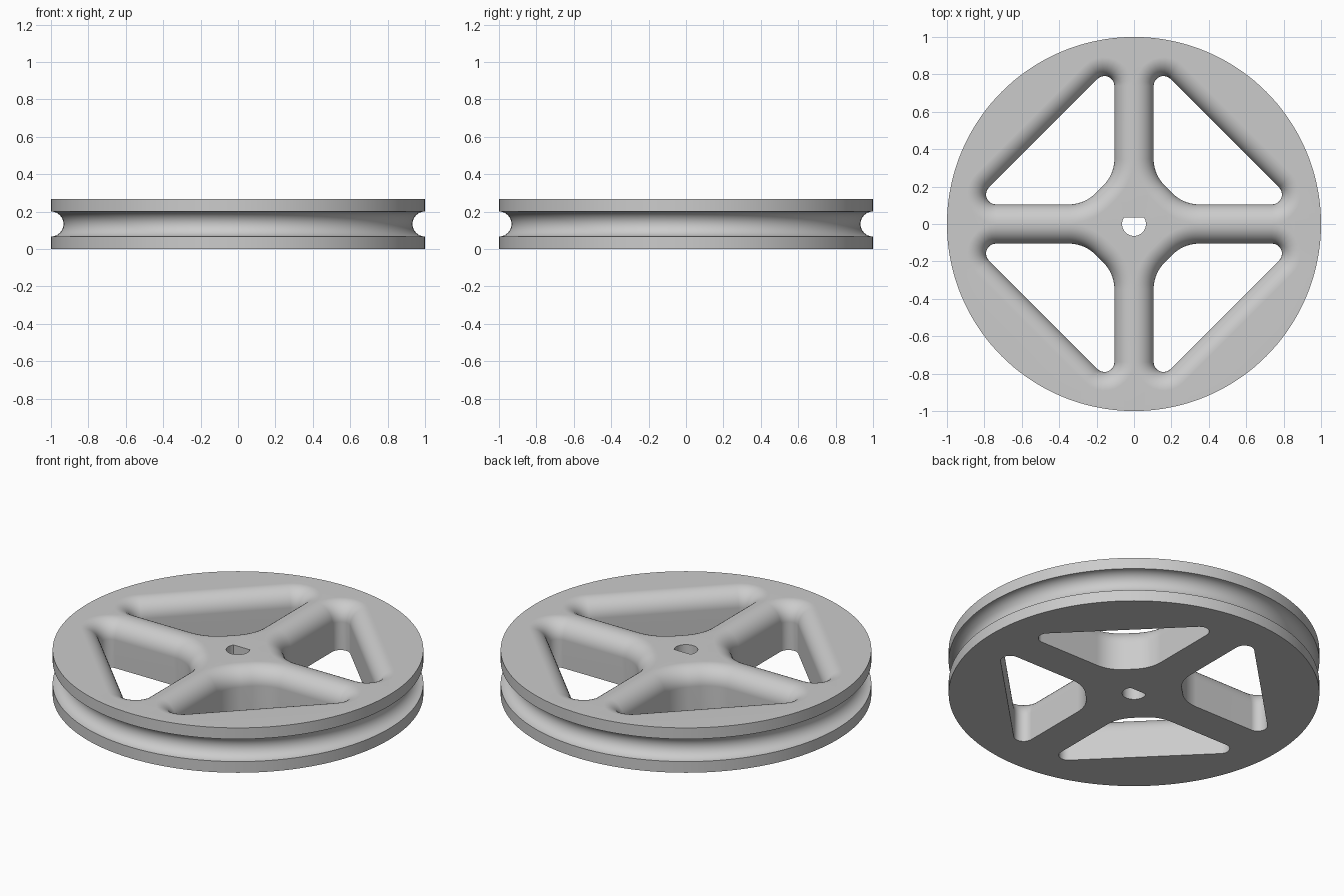
import bpy, bmesh
from math import pi, sin, cos, tan, radians, sqrt, asin

if "Cube" in bpy.data.objects:
    bpy.data.objects.remove(bpy.data.objects["Cube"])

HEIGHT = 0.267
GROOVE = 0.067      # radius of the rope groove
FILLET = 0.1        # rounding of the window rims on the upper side
SPOKE = 0.105       # half width of a spoke
SIDES = 144

grey = bpy.data.materials.new("plain grey")
grey.use_nodes = True
grey.diffuse_color = (0.6, 0.6, 0.6, 1)
grey.node_tree.nodes["Principled BSDF"].inputs["Base Color"].default_value = grey.diffuse_color

bm = bmesh.new()


def loop(points, z):
    return [bm.verts.new((x, y, z)) for x, y in points]


def skin(loops):
    """Join successive closed loops with quads."""
    for a, b in zip(loops, loops[1:]):
        for i in range(len(a)):
            j = (i + 1) % len(a)
            bm.faces.new((a[i], a[j], b[j], b[i]))


def circle(radius):
    return [(radius * cos(2 * pi * i / SIDES), radius * sin(2 * pi * i / SIDES))
            for i in range(SIDES)]


def window(grow, turn):
    """Rounded spoke window, offset outwards by grow and turned about the hub."""
    tip, tip_r, hub_r = 0.738, 0.053, 0.2
    near = SPOKE + tip_r
    hub_sum = 0.37
    c = SPOKE + hub_r
    d = hub_sum - SPOKE + hub_r * tan(radians(22.5))
    arcs = [(tip, near, tip_r, -90, 45), (near, tip, tip_r, 45, 180),
            (c, d, hub_r, 180, 225), (d, c, hub_r, 225, 270)]
    points = []
    for cx, cy, r, start, end in arcs:
        for i in range(11):
            a = radians(start + (end - start) * i / 10)
            x, y = cx + (r + grow) * cos(a), cy + (r + grow) * sin(a)
            points.append((x * cos(turn) - y * sin(turn), x * sin(turn) + y * cos(turn)))
    return points


# Outer rim with a half-round groove
profile = [(1, 0)]
for i in range(17):
    a = pi * i / 16
    profile.append((1 - GROOVE * sin(a), HEIGHT / 2 - GROOVE * cos(a)))
profile.append((1, HEIGHT))
rim = [loop(circle(r), z) for r, z in profile]
skin(rim)
borders = [(rim[0], rim[-1])]

# Four windows, sharp below and rounded above
for k in range(4):
    rings = [loop(window(0, k * pi / 2), 0)]
    for i in range(11):
        a = pi / 2 * i / 10
        rings.append(loop(window(FILLET * (1 - cos(a)), k * pi / 2),
                          HEIGHT - FILLET + FILLET * sin(a)))
    skin(rings)
    borders.append((rings[0], rings[-1]))

# D-shaped shaft hole
bore, flat = 0.064, 0.035
start = pi - asin(flat / bore)
span = pi + 2 * asin(flat / bore)
d_shape = [(bore * cos(start + span * i / 32), bore * sin(start + span * i / 32))
           for i in range(33)]
shaft = [loop(d_shape, z) for z in (0, HEIGHT)]
skin(shaft)
borders.append(tuple(shaft))

# Flat lower and upper faces around the openings
for side in (0, 1):
    edges = []
    for pair in borders:
        ring = pair[side]
        edges += [bm.edges.get((ring[i - 1], ring[i])) for i in range(len(ring))]
    bmesh.ops.triangle_fill(bm, edges=edges, use_beauty=True,
                            normal=(0, 0, 1 if side else -1))

bmesh.ops.recalc_face_normals(bm, faces=bm.faces)
mesh = bpy.data.meshes.new("pulley_wheel")
bm.to_mesh(mesh)
bm.free()
mesh.materials.append(grey)
wheel = bpy.data.objects.new("pulley_wheel", mesh)
bpy.context.collection.objects.link(wheel)

# Smooth curves, crisp rims
bpy.ops.object.select_all(action="DESELECT")
wheel.select_set(True)
bpy.context.view_layer.objects.active = wheel
bpy.ops.object.shade_smooth_by_angle(angle=radians(30))
weighted = wheel.modifiers.new("even_shading", "WEIGHTED_NORMAL")
weighted.keep_sharp = True
